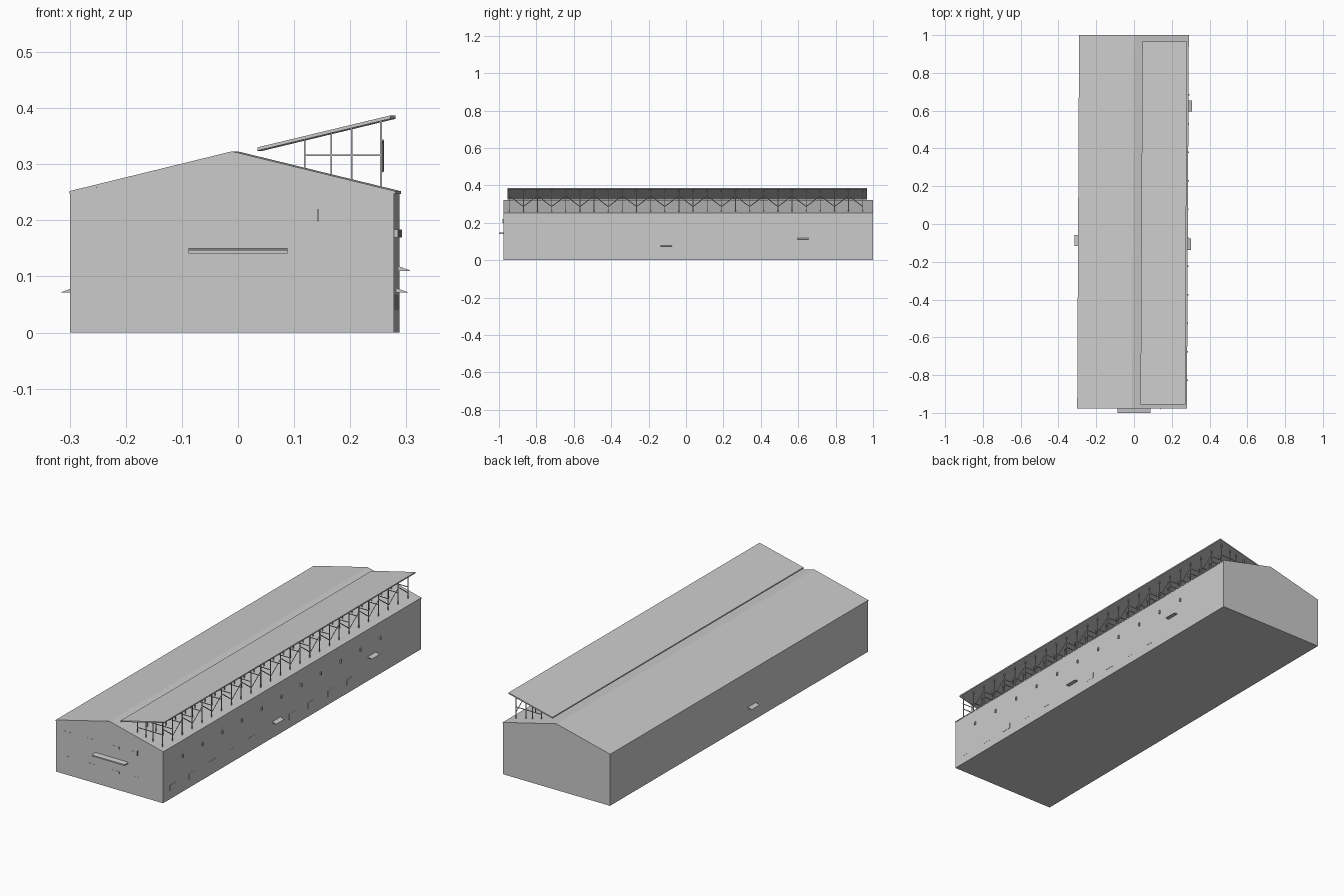
import bpy, bmesh, math
from mathutils import Vector

if "Cube" in bpy.data.objects:
    bpy.data.objects.remove(bpy.data.objects["Cube"])

FRONT, BACK = -0.975, 1.0


def shift(y):
    # the long hall runs slightly askew to the y axis
    return 0.005 * (y + 0.03)


def make_object(name, bm):
    bmesh.ops.recalc_face_normals(bm, faces=bm.faces)
    me = bpy.data.meshes.new(name)
    bm.to_mesh(me)
    bm.free()
    ob = bpy.data.objects.new(name, me)
    bpy.context.collection.objects.link(ob)
    return ob


def add_prism(bm, profile, y0, y1, skew=True):
    rings = []
    for y in (y0, y1):
        d = shift(y) if skew else 0
        rings.append([bm.verts.new((x + d, y, z)) for x, z in profile])
    n = len(profile)
    for i in range(n):
        j = (i + 1) % n
        bm.faces.new((rings[0][i], rings[0][j], rings[1][j], rings[1][i]))
    bm.faces.new(rings[0])
    bm.faces.new(rings[1])


def add_box(bm, x0, x1, y0, y1, z0, z1, skew=False):
    add_prism(bm, [(x0, z0), (x1, z0), (x1, z1), (x0, z1)], y0, y1, skew)


def add_bar(bm, a, b, w):
    # square bar between two points
    a, b = Vector(a), Vector(b)
    d = b - a
    res = bmesh.ops.create_cone(bm, segments=4, radius1=w * 0.7071, radius2=w * 0.7071,
                                depth=d.length, cap_ends=True)
    bmesh.ops.rotate(bm, verts=res["verts"], cent=(0, 0, 0),
                     matrix=Vector((0, 0, 1)).rotation_difference(d).to_matrix())
    bmesh.ops.translate(bm, verts=res["verts"], vec=(a + b) / 2)


def roof_z(x):
    return 0.321 - (x + 0.005) * 0.243


def panel_z(x):
    return 0.324 + (x - 0.04) * 0.238


# main hall
bm = bmesh.new()
add_prism(bm, [(-0.295, 0), (0.283, 0), (0.283, 0.249), (-0.006, 0.318), (-0.295, 0.248)], FRONT, BACK)
make_object("hall_walls", bm)

# roof skin over both slopes
bm = bmesh.new()
add_prism(bm, [(-0.296, 0.247), (-0.006, 0.318), (0.285, 0.247),
               (0.285, 0.252), (-0.006, 0.323), (-0.296, 0.252)], FRONT - 0.001, BACK)
make_object("hall_roof", bm)

# raised sloping panel
bm = bmesh.new()
add_prism(bm, [(0.039, 0.324), (0.276, 0.381), (0.276, 0.387), (0.039, 0.330)], -0.955, 0.967)
make_object("raised_panel", bm)

# panel support frames and zigzag braces
posts, rails, braces = bmesh.new(), bmesh.new(), bmesh.new()
COUNT = 26
ys = [-0.945 + i * 1.89 / (COUNT - 1) for i in range(COUNT)]
for i, y in enumerate(ys):
    for x in (0.119, 0.166, 0.203, 0.255):
        add_box(posts, x - 0.0015, x + 0.0015, y - 0.002, y + 0.002,
                roof_z(x) - 0.003, panel_z(x) + 0.002)
    add_box(rails, 0.119, 0.257, y - 0.0015, y + 0.0015, 0.3145, 0.3175)
    if i % 2:
        for k in (i - 1, i + 1):
            if k < COUNT:
                add_bar(braces, (0.258, y, 0.287), (0.258, ys[k], 0.343), 0.003)
make_object("panel_posts", posts)
make_object("panel_cross_rails", rails)
make_object("panel_braces", braces)

# small lamps along the right wall
bm = bmesh.new()
for i in range(11):
    y = -0.827 + i * 0.151
    x = 0.283 + shift(y)
    add_box(bm, x - 0.002, x + 0.006, y - 0.004, y + 0.004, 0.169, 0.184)
make_object("wall_lamps", bm)

# fitting on the front wall
bm = bmesh.new()
add_box(bm, 0.1415, 0.1435, -0.982, FRONT, 0.198, 0.22)
make_object("front_wall_lamp", bm)

# wedge canopies over the side doors
bm = bmesh.new()
for side, y0, y1, z in ((1, -0.137, -0.076, 0.071), (1, 0.595, 0.655, 0.110), (-1, -0.117, -0.058, 0.071)):
    wall = (0.283 if side > 0 else -0.295) + shift((y0 + y1) / 2)
    add_prism(bm, [(wall - side * 0.002, z), (wall + side * 0.02, z),
                   (wall + side * 0.02, z + 0.001), (wall - side * 0.002, z + 0.009)], y0, y1, False)
make_object("side_canopies", bm)

# front entrance canopy
bm = bmesh.new()
add_box(bm, -0.088, 0.088, -1.0, FRONT, 0.141, 0.147)
canopy = [bm.verts.new(p) for p in ((-0.088, -1.0, 0.147), (0.088, -1.0, 0.147),
                                    (0.088, FRONT, 0.150), (-0.088, FRONT, 0.150))]
bm.faces.new(canopy)
make_object("front_canopy", bm)

# faint window plates on the front and right walls
bm = bmesh.new()
for x in (-0.235, -0.11, 0.02, 0.13):
    for z in (0.085, 0.205):
        add_box(bm, x - 0.022, x + 0.022, FRONT - 0.0008, FRONT + 0.001, z - 0.006, z + 0.006)
make_object("front_windows", bm)
bm = bmesh.new()
for y in (-0.9, -0.75, -0.6, -0.45, -0.3, 0.015, 0.16, 0.31, 0.455):
    x = 0.283 + shift(y)
    add_box(bm, x - 0.001, x + 0.0008, y - 0.025, y + 0.025, 0.04, 0.068)
make_object("right_windows", bm)
